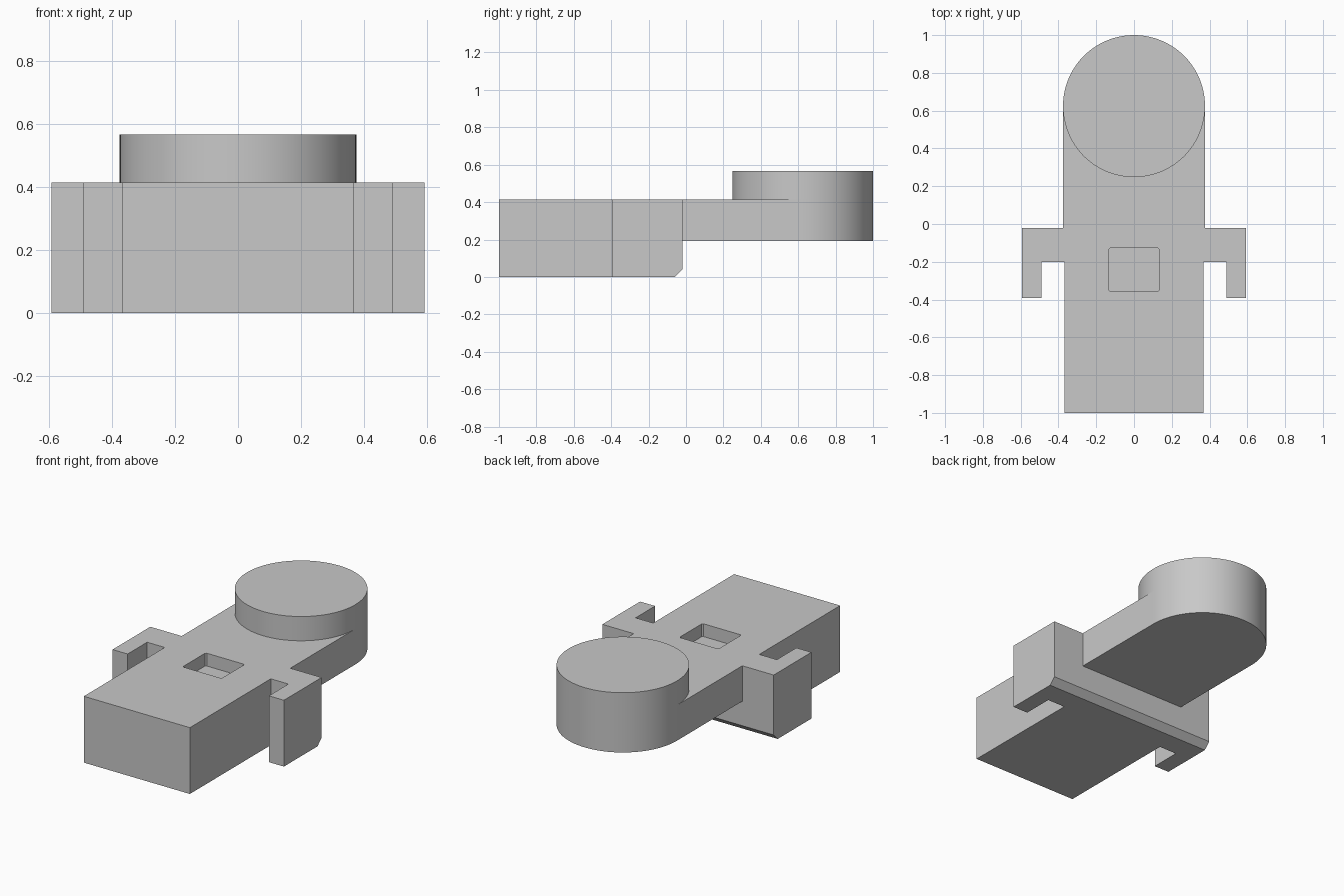
import bpy, bmesh, math

cube = bpy.data.objects.get("Cube")
if cube:
    bpy.data.objects.remove(cube, do_unlink=True)

# Single flat colour
grey = bpy.data.materials.new("light_grey")
grey.use_nodes = True
colour = (0.58, 0.58, 0.58, 1)
grey.diffuse_color = colour
grey.node_tree.nodes["Principled BSDF"].inputs["Base Color"].default_value = colour

TOP = 0.415       # deck height of body and neck
BACK = -0.02      # back wall of the body
NECK_Z = 0.193    # underside of the neck
RADIUS = 0.376
CENTRE = 1 - RADIUS


def extrude_outline(name, points, bottom, top, bevel_rule=None, width=0.0):
    """Extrude a flat outline upward, optionally chamfering chosen edges."""
    bm = bmesh.new()
    base = bm.faces.new([bm.verts.new((x, y, bottom)) for x, y in points])
    result = bmesh.ops.extrude_face_region(bm, geom=[base])
    raised = [v for v in result["geom"] if isinstance(v, bmesh.types.BMVert)]
    bmesh.ops.translate(bm, verts=raised, vec=(0, 0, top - bottom))
    bmesh.ops.recalc_face_normals(bm, faces=bm.faces)
    if bevel_rule:
        edges = [e for e in bm.edges if bevel_rule(*[v.co for v in e.verts])]
        bmesh.ops.bevel(bm, geom=edges, offset=width, segments=1, affect='EDGES')
    mesh = bpy.data.meshes.new(name)
    bm.to_mesh(mesh)
    bm.free()
    mesh.materials.append(grey)
    obj = bpy.data.objects.new(name, mesh)
    bpy.context.collection.objects.link(obj)
    return obj


def arc(start, end, steps):
    angles = [start + (end - start) * i / steps for i in range(steps + 1)]
    return [(RADIUS * math.cos(a), CENTRE + RADIUS * math.sin(a)) for a in angles]


def smooth(obj):
    bpy.ops.object.select_all(action='DESELECT')
    obj.select_set(True)
    bpy.context.view_layer.objects.active = obj
    bpy.ops.object.shade_smooth_by_angle(angle=math.radians(30))


# Body with two hooked side arms, chamfered along the lower back edge
half = [(0.367, -1), (0.367, -0.2), (0.489, -0.2), (0.489, -0.393),
        (0.593, -0.393), (0.593, BACK)]
outline = half + [(-x, y) for x, y in reversed(half)]
body = extrude_outline(
    "body_with_side_arms", outline, 0, TOP,
    lambda a, b: max(a.z, b.z) < 0.001 and min(a.y, b.y) > BACK - 0.001, 0.04)

# Rectangular pocket sunk into the deck
cutter = extrude_outline(
    "pocket_cutter", [(-0.135, -0.355), (0.135, -0.355), (0.135, -0.127), (-0.135, -0.127)],
    TOP - 0.08, TOP + 0.1,
    lambda a, b: abs(a.z - b.z) > 0.1, 0.008)
cutter.hide_render = True
pocket = body.modifiers.new("pocket", 'BOOLEAN')
pocket.operation = 'DIFFERENCE'
pocket.solver = 'EXACT'
pocket.object = cutter
bpy.context.view_layer.objects.active = body
bpy.ops.object.modifier_apply(modifier=pocket.name)
bpy.data.objects.remove(cutter, do_unlink=True)

# Neck with a rounded end
neck = extrude_outline(
    "rounded_neck", [(-RADIUS, BACK), (RADIUS, BACK)] + arc(0, math.pi, 48), NECK_Z, TOP)
smooth(neck)

# Raised round disc over the end of the neck
disc = extrude_outline("round_disc", arc(0, math.tau, 96)[:-1], TOP, 0.567)
smooth(disc)
